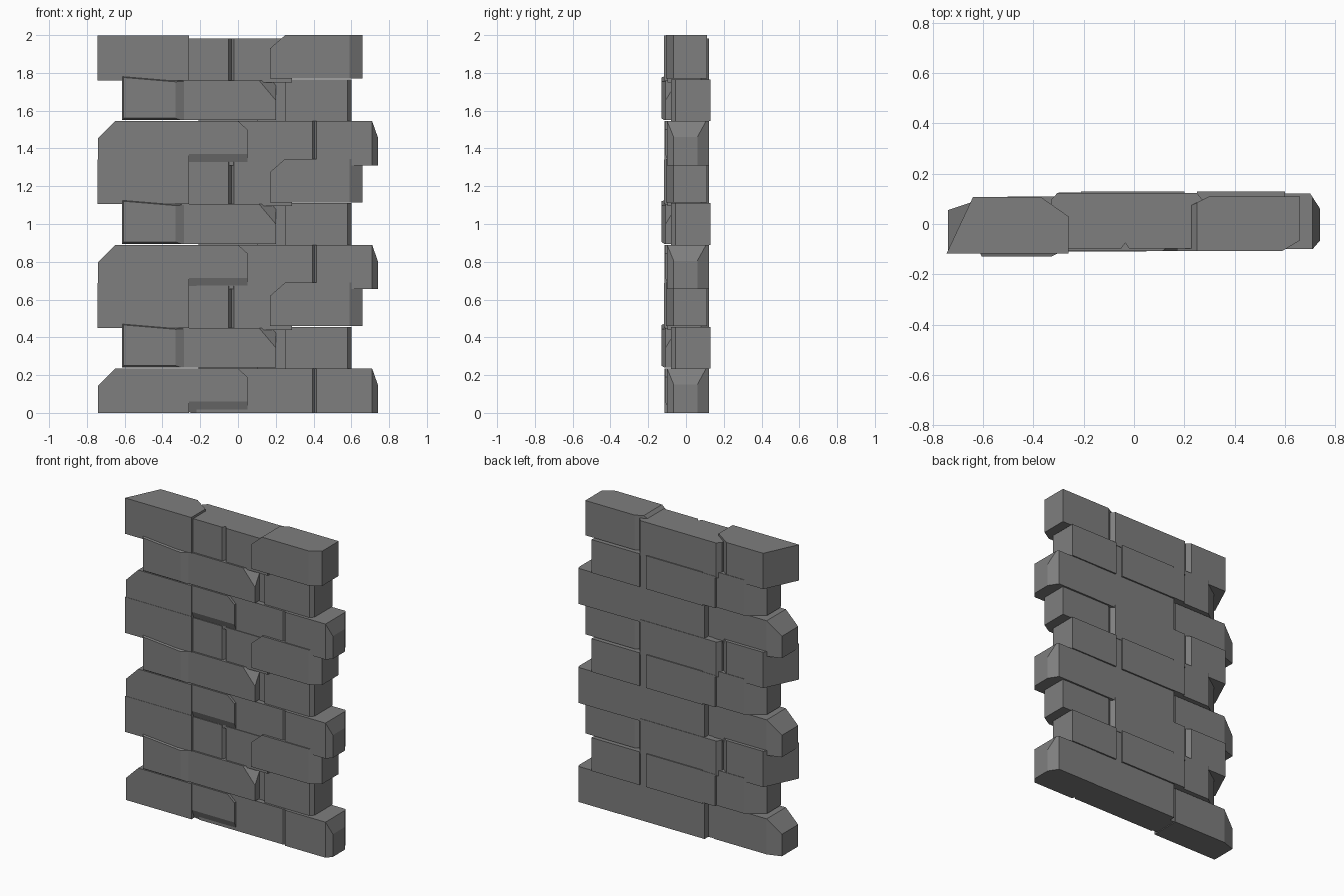
import bpy, bmesh
from mathutils import Vector

if "Cube" in bpy.data.objects:
    bpy.data.objects.remove(bpy.data.objects["Cube"])

stone = bpy.data.materials.new("grey stone")
stone.diffuse_color = (0.21, 0.21, 0.21, 1)
stone.use_nodes = True
stone.node_tree.nodes["Principled BSDF"].inputs["Base Color"].default_value = stone.diffuse_color
PERIOD = 0.655


def xz(x1, z1, x2, z2):
    """Chamfer running through the wall thickness."""
    return ((x1, 0, z1), (x2, 0, z2), (x1, 1, z1))


def xy(x1, y1, x2, y2):
    """Vertical chamfer."""
    return ((x1, y1, 0), (x2, y2, 0), (x1, y1, 1))


def yz(y1, z1, y2, z2):
    """Chamfer running along the wall."""
    return ((0, y1, z1), (0, y2, z2), (1, y1, z1))


def block(name, x, y, z, cuts=(), repeats=3):
    """Box trimmed by planes, repeated up the wall."""
    bm = bmesh.new()
    bmesh.ops.create_cube(bm, size=1)
    mid = Vector((sum(x) / 2, sum(y) / 2, sum(z) / 2))
    size = (x[1] - x[0], y[1] - y[0], z[1] - z[0])
    for v in bm.verts:
        v.co = Vector([c * s for c, s in zip(v.co, size)]) + mid
    for cut in cuts:
        a, b, c = map(Vector, cut)
        n = (b - a).cross(c - a).normalized()
        if n.dot(mid - a) > 0:
            n = -n
        res = bmesh.ops.bisect_plane(bm, geom=bm.verts[:] + bm.edges[:] + bm.faces[:],
                                     dist=1e-5, plane_co=a, plane_no=n, clear_outer=True)
        edges = [e for e in res["geom_cut"] if isinstance(e, bmesh.types.BMEdge)]
        bmesh.ops.holes_fill(bm, edges=edges)
    bmesh.ops.recalc_face_normals(bm, faces=bm.faces)
    mesh = bpy.data.meshes.new(name)
    bm.to_mesh(mesh)
    bm.free()
    mesh.materials.append(stone)
    for i in range(repeats):
        ob = bpy.data.objects.new(f"{name}_{i + 1}", mesh)
        ob.location.z = i * PERIOD
        bpy.context.collection.objects.link(ob)


# Wide course
block("wide_left_stone", (-.74, -.26), (-.115, .085), (0, .235),
      [xz(-.74, .145, -.65, .235), xy(-.74, .055, -.65, .085)])
block("wide_centre_stone", (-.31, .05), (-.11, .08), (0, .235),
      [xz(0, .235, .05, .19), yz(-.11, .06, -.085, 0), xz(-.31, .03, -.25, 0)])
block("wide_back_stone", (-.22, .41), (-.093, .12), (0, .235),
      [xy(.395, -.093, .41, -.075)])
block("wide_right_stone", (.405, .74), (-.1, .122), (0, .235),
      [xz(.71, .235, .74, .15), xy(.71, -.1, .74, -.065),
       ((.74, .06, .14), (.74, .06, 0), (.7, .122, .2)),
       xy(.405, -.085, .415, -.1)])

# Narrow course
block("narrow_left_stone", (-.615, -.27), (-.13, .11), (.24, .475),
      [xy(-.33, -.13, -.27, -.1), xy(-.615, -.11, -.605, -.13),
       yz(-.13, .25, -.115, .24), xy(-.615, .03, -.5, .11),
       ((-.6, -.13, .465), (-.3, -.13, .44), (-.45, -.06, .475))])
block("narrow_centre_stone", (-.3, .2), (-.108, .125), (.24, .45),
      [((.12, -.108, .44), (.2, -.108, .345), (.2, -.05, .44))])
block("narrow_core_stone", (.1, .3), (-.06, .12), (.235, .45))
block("narrow_back_stone", (-.21, .2), (0, .13), (.235, .455))
block("narrow_right_stone", (.25, .6), (-.08, .13), (.235, .455),
      [xy(.58, -.08, .6, -.055)])

# Middle course, split by a V groove
block("upper_left_stone", (-.745, -.26), (-.117, .107), (.45, .687),
      [xy(-.745, -.117, -.64, .107), xy(-.37, .107, -.26, .03)])
block("upper_centre_stone_a", (-.33, -.035), (-.097, .123), (.44, .672),
      [xy(-.05, -.097, -.035, -.075), xy(-.33, .095, -.305, .123)])
block("upper_centre_stone_b", (-.035, .285), (-.097, .123), (.44, .672),
      [xy(-.02, -.097, -.035, -.075), xy(.25, .123, .285, .08)])
block("upper_right_stone", (.17, .66), (-.107, .11), (.46, .69),
      [xz(.17, .62, .25, .69), xy(.59, -.107, .66, -.065), xy(.25, .085, .3, .11)])
